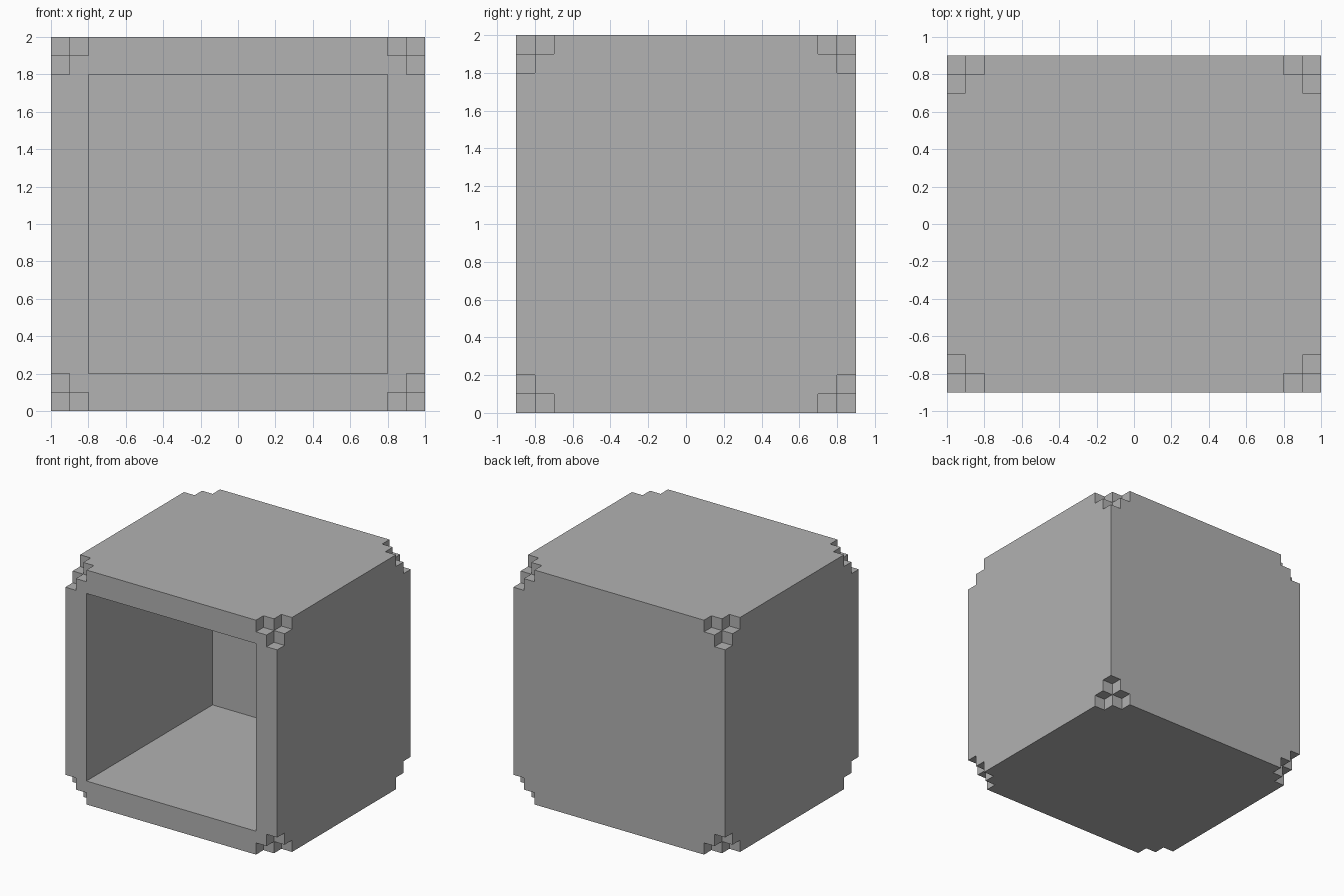
import bpy
import bmesh
from itertools import product
from mathutils import Vector

cube = bpy.data.objects.get("Cube")
if cube:
    bpy.data.objects.remove(cube, do_unlink=True)

# Cell boundaries: two thin steps at each end of every axis
STEP = 0.1


def bounds(low, high):
    return [low, low + STEP, low + 2 * STEP, high - 2 * STEP, high - STEP, high]


cuts = [bounds(-1, 1), bounds(-0.9, 0.9), bounds(0, 2)]
LAST = len(cuts[0]) - 2


def solid(cell):
    """True where the box has material."""
    if min(cell) < 0 or max(cell) > LAST:
        return False
    # Stepped corner notch: corner cell plus its neighbour along each edge
    if sum(min(i, LAST - i) for i in cell) <= 1:
        return False
    # Cavity open to the front, with a thin back wall
    x, y, z = cell
    return not (x == 2 and z == 2 and y < LAST)


# Skin the boundary between solid and empty cells
bm = bmesh.new()
for cell in product(range(LAST + 1), repeat=3):
    if not solid(cell):
        continue
    for axis, side in product(range(3), (0, 1)):
        beside = list(cell)
        beside[axis] += 2 * side - 1
        if solid(beside):
            continue
        u, v = (axis + 1) % 3, (axis + 2) % 3
        ring = []
        for du, dv in ((0, 0), (1, 0), (1, 1), (0, 1)):
            p = Vector()
            p[axis] = cuts[axis][cell[axis] + side]
            p[u] = cuts[u][cell[u] + du]
            p[v] = cuts[v][cell[v] + dv]
            ring.append(bm.verts.new(p))
        bm.faces.new(ring if side else ring[::-1])
bmesh.ops.remove_doubles(bm, verts=bm.verts, dist=0.001)

mesh = bpy.data.meshes.new("open_box")
bm.to_mesh(mesh)
bm.free()
box = bpy.data.objects.new("open_box", mesh)
bpy.context.collection.objects.link(box)

# Plain grey finish
grey = bpy.data.materials.new("grey")
grey.use_nodes = True
colour = (0.445, 0.445, 0.445, 1)
grey.diffuse_color = colour
grey.node_tree.nodes["Principled BSDF"].inputs["Base Color"].default_value = colour
mesh.materials.append(grey)
